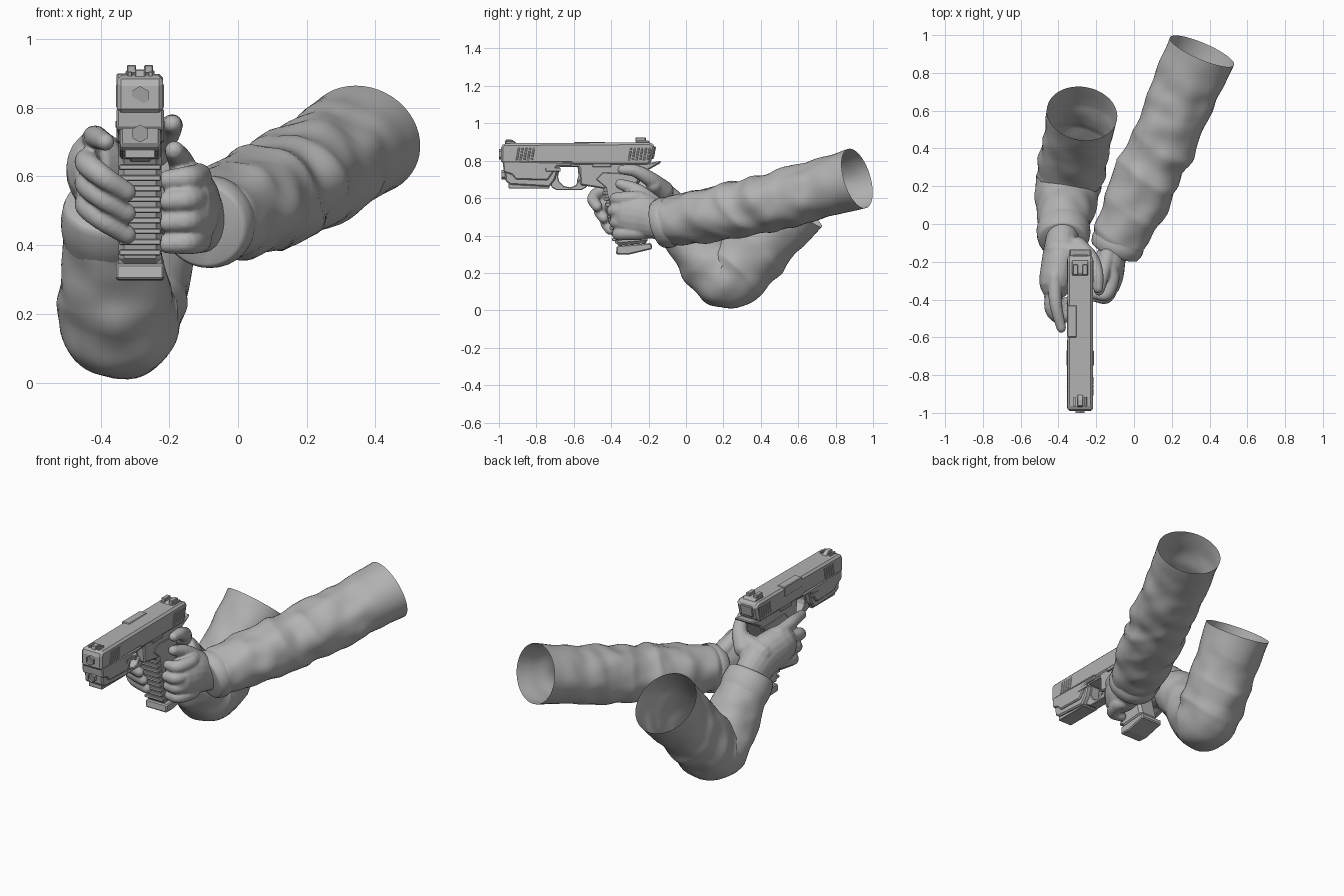
import bpy, bmesh, math
from mathutils import Vector, noise

if "Cube" in bpy.data.objects:
    bpy.data.objects.remove(bpy.data.objects["Cube"])

grey = bpy.data.materials.new("plain grey")
grey.use_nodes = True
grey.diffuse_color = (0.45, 0.45, 0.45, 1)
grey.node_tree.nodes["Principled BSDF"].inputs["Base Color"].default_value = grey.diffuse_color
GX = -0.285  # centre line of the pistol


def finish(bm, name, smooth=None, bevel=0):
    bmesh.ops.recalc_face_normals(bm, faces=bm.faces)
    me = bpy.data.meshes.new(name)
    bm.to_mesh(me)
    bm.free()
    me.materials.append(grey)
    ob = bpy.data.objects.new(name, me)
    bpy.context.collection.objects.link(ob)
    if bevel:
        m = ob.modifiers.new("bevel", "BEVEL")
        m.width, m.segments, m.limit_method = bevel, 1, "ANGLE"
    if smooth:
        bpy.ops.object.select_all(action="DESELECT")
        ob.select_set(True)
        bpy.context.view_layer.objects.active = ob
        bpy.ops.object.shade_smooth_by_angle(angle=math.radians(smooth))
    return ob


def spline(pts, steps):
    """Catmull-Rom through (x, y, z, radius) points."""
    p = [Vector(q) for q in pts]
    p = [2 * p[0] - p[1]] + p + [2 * p[-1] - p[-2]]
    out = []
    for a, b, c, d in zip(p, p[1:], p[2:], p[3:]):
        for i in range(steps):
            t = i / steps
            out.append(0.5 * (2 * b + (c - a) * t + (2 * a - 5 * b + 4 * c - d) * t * t
                              + (3 * b - a - 3 * c + d) * t ** 3))
    return out + [p[-2]]


def loft(bm, pts, sides=14, steps=5, wide=1.0, round_ends=True, fold=None):
    path = spline(pts, steps)
    rings = []
    last = len(path) - 1
    for i, q in enumerate(path):
        t = (path[min(i + 1, last)] - path[max(i - 1, 0)]).to_3d().normalized()
        rings.append((q.to_3d(), t, q.w))
    if round_ends:
        caps = [math.radians(a) for a in (28, 55, 80)]
        (c0, t0, r0), (c1, t1, r1) = rings[0], rings[-1]
        rings = ([(c0 - t0 * r0 * math.sin(a), t0, r0 * math.cos(a)) for a in reversed(caps)]
                 + rings + [(c1 + t1 * r1 * math.sin(a), t1, r1 * math.cos(a)) for a in caps])
    prev = first = None
    for i, (c, t, r) in enumerate(rings):
        u = t.cross(Vector((0, 0, 1))).normalized()
        v = u.cross(t)
        ring = []
        for k in range(sides):
            a = math.tau * k / sides
            d = u * math.cos(a) * wide + v * math.sin(a)
            rr = r + (fold(i / (len(rings) - 1), a, c + d * r) if fold else 0)
            ring.append(bm.verts.new(c + d * rr))
        if prev:
            for k in range(sides):
                j = (k + 1) % sides
                bm.faces.new((prev[k], prev[j], ring[j], ring[k]))
        first, prev = first or ring, ring
    if round_ends:
        bm.faces.new(first)
        bm.faces.new(prev)


def cloth(seed, bend, depth):
    """Slanting creases, deeper near the bend of the arm."""
    def fold(t, a, p):
        near = 0.3 + math.exp(-((t - bend) / 0.2) ** 2)
        wave = 1 - 2 * abs(math.sin(t * 21 + 1.6 * math.sin(a + seed) + a + seed))
        patch = noise.noise(p * 4 + Vector((0, seed, 0)))
        drape = noise.noise(p * 9 + Vector((seed, 0, 0)))
        edge = min(1, 6 * t, 6 * (1 - t))
        return edge * depth * (0.5 * near * wave * (0.6 + patch) + drape)
    return fold


# Sleeves and cuffs
left_path = [(-.10, -.14, .46, .112), (-.06, -.04, .485, .137), (.05, .20, .525, .152),
             (.15, .42, .57, .158), (.25, .66, .63, .157), (.36, .915, .705, .165)]
right_path = [(-.375, -.08, .51, .122), (-.37, .04, .37, .145), (-.36, .13, .25, .162),
              (-.345, .225, .185, .177), (-.325, .33, .275, .18), (-.30, .45, .415, .18),
              (-.275, .585, .57, .188)]
for name, path, seed, bend, wide, depth in (("left_sleeve", left_path, 1.3, .4, 1.12, .016),
                                            ("right_sleeve", right_path, 4.1, .7, 1.0, .012)):
    bm = bmesh.new()
    loft(bm, path, 48, 16, wide, False, cloth(seed, bend, depth))
    finish(bm, name, 60)
    a, b = Vector(path[0]), Vector(path[1])
    bm = bmesh.new()
    cuff = [a.lerp(b, t) for t in (.12, -.05, -.05, .3, .62)]
    for q, r in zip(cuff, (.085, .10, .125, .137, .132)):
        q.w = r
    loft(bm, cuff, 32, 3, 1.04, False)
    finish(bm, name.replace("sleeve", "cuff"), 50)


# Gloved hands: palm, fingers and thumb blended together
def hand(name, palm, flat, fingers):
    bm = bmesh.new()
    loft(bm, palm, 20, 6, flat)
    for f in fingers:
        loft(bm, f)
    ob = finish(bm, name)
    m = ob.modifiers.new("blend", "REMESH")
    m.mode, m.voxel_size, m.use_smooth_shade = "VOXEL", 0.007, True
    m = ob.modifiers.new("soften", "SMOOTH")
    m.iterations, m.factor = 3, 0.5


grip_fingers = [[(-.42, -.28, .70, .038), (-.415, -.42, .715, .034), (-.385, -.55, .70, .026)]]
for i in range(3):
    z, y = .655 - .062 * i, -.035 * (2 - i)
    grip_fingers.append([(-.42, -.24 + y, z, .037), (-.44, -.37 + y, z - .015, .036),
                         (-.395, -.425 + y, z - .055, .034), (-.325, -.405 + y, z - .10, .029)])
grip_fingers.append([(-.30, -.12, .64, .055), (-.225, -.19, .70, .042),
                     (-.195, -.27, .745, .034), (-.19, -.34, .752, .027)])
grip_fingers.append([(-.40, -.14, .63, .07), (-.30, -.15, .66, .055), (-.24, -.17, .67, .045)])
hand("right_hand", [(-.375, -.03, .46, .10), (-.38, -.09, .53, .112), (-.39, -.18, .59, .12),
                    (-.41, -.29, .62, .115)], .8, grip_fingers)

support = []
for i in range(4):
    z, y = .60 - .062 * i, .014 * abs(i - 1)
    support.append([(-.125, -.24, z, .039), (-.115, -.31 + y, z, .038),
                    (-.145, -.385 + y, z - .005, .036), (-.205, -.385 + y, z - .01, .029)])
support.append([(-.14, -.17, .57, .045), (-.165, -.26, .64, .038), (-.185, -.35, .675, .029)])
hand("left_hand", [(-.085, -.08, .475, .10), (-.115, -.16, .485, .105), (-.14, -.23, .505, .125),
                   (-.15, -.28, .51, .125)], .74, support)


# Pistol parts are side outlines (y, z) given a width in x
def plate(name, outline, width, bevel=.006, x=GX):
    bm = bmesh.new()
    f = bm.faces.new([bm.verts.new((x - width / 2, y, z)) for y, z in outline])
    ext = bmesh.ops.extrude_face_region(bm, geom=[f])["geom"]
    bmesh.ops.translate(bm, vec=(width, 0, 0), verts=[v for v in ext if isinstance(v, bmesh.types.BMVert)])
    return finish(bm, name, bevel=bevel)


def box(name, y0, y1, z0, z1, width, bevel=.003, x=GX, lean=0):
    return plate(name, [(y0, z0), (y1, z0), (y1 + lean, z1), (y0 + lean, z1)], width, bevel, x)


plate("slide", [(-.99, .785), (-.99, .875), (-.975, .893), (-.19, .898), (-.165, .88),
                (-.185, .80), (-.20, .775), (-.60, .775), (-.62, .785)], .134, .014)
plate("slide_back_plate", [(-.19, .81), (-.172, .81), (-.16, .875), (-.18, .875)], .08, .004)
plate("frame", [(-.975, .80), (-.965, .69), (-.94, .672), (-.73, .66), (-.70, .70), (-.68, .765),
                (-.57, .765), (-.565, .67), (-.44, .65), (-.25, .68), (-.22, .74), (-.14, .785),
                (-.13, .80), (-.19, .79)], .118, .016)
plate("frame_side_panel", [(-.98, .80), (-.975, .74), (-.93, .725), (-.91, .70), (-.74, .695),
                           (-.715, .73), (-.69, .77), (-.62, .77), (-.60, .79)], .138, .006)
box("rail", -.95, -.73, .652, .68, .09)
plate("trigger_guard", [(-.735, .69), (-.715, .655), (-.69, .642), (-.56, .642), (-.53, .66),
                        (-.52, .70), (-.57, .70), (-.59, .668), (-.62, .657), (-.655, .665),
                        (-.678, .69), (-.684, .715), (-.675, .765), (-.72, .77)], .06, .004)
plate("trigger", [(-.58, .77), (-.55, .77), (-.555, .70), (-.575, .675), (-.585, .69), (-.575, .72)], .03, .003)
plate("grip", [(-.50, .70), (-.44, .65), (-.41, .50), (-.375, .345), (-.20, .36),
               (-.25, .55), (-.27, .64), (-.22, .74), (-.45, .75)], .125, .016)
plate("magazine_base", [(-.375, .30), (-.37, .345), (-.185, .36), (-.18, .328), (-.31, .297)], .14, .006)
for i in range(9):
    z = .37 + .031 * i
    y = -.382 - (z - .345) * .21
    box("grip_ridge", y - .008, y + .03, z, z + .017, .122, .003)

# Sights
plate("rear_sight_base", [(-.28, .89), (-.26, .908), (-.20, .908), (-.19, .89)], .085, .003)
for s in (-1, 1):
    box("rear_sight_post", -.27, -.215, .90, .925, .026, .003, GX + s * .025)
plate("front_sight", [(-.97, .885), (-.965, .912), (-.93, .912), (-.90, .89)], .03, .003)
for s in (-1, 1):
    box("front_sight_ear", -.965, -.915, .885, .905, .012, .002, GX + s * .03)

# Slide serrations, port and controls on both sides
for s in (-1, 1):
    for start, count in ((-.31, 6), (-.91, 5)):
        for i in range(count):
            y = start + .02 * i
            box("slide_serration", y, y + .01, .80, .868, .006, .002, GX + s * .067, .012)
    box("slide_stop", -.50, -.40, .765, .785, .014, .003, GX + s * .062)
    box("frame_pin_plate", -.75, -.67, .742, .762, .008, .002, GX + s * .068)
box("ejection_port", -.60, -.43, .84, .9, .05, .004, GX - .044)


# Hexagonal muzzle and guide rod ends
def hexagon(name, z, r, y, depth):
    bm = bmesh.new()
    bmesh.ops.create_cone(bm, segments=6, cap_ends=True, radius1=r, radius2=r, depth=depth)
    for v in bm.verts:
        v.co = Vector((GX + v.co.x, y + v.co.z, z + v.co.y))
    front = min(bm.faces, key=lambda f: f.calc_center_median().y)
    bmesh.ops.inset_individual(bm, faces=[front], thickness=r * .25)
    bmesh.ops.translate(bm, vec=(0, depth * .2, 0), verts=front.verts)
    finish(bm, name)


hexagon("muzzle", .835, .028, -.985, .03)
hexagon("guide_rod", .725, .026, -.972, .03)
